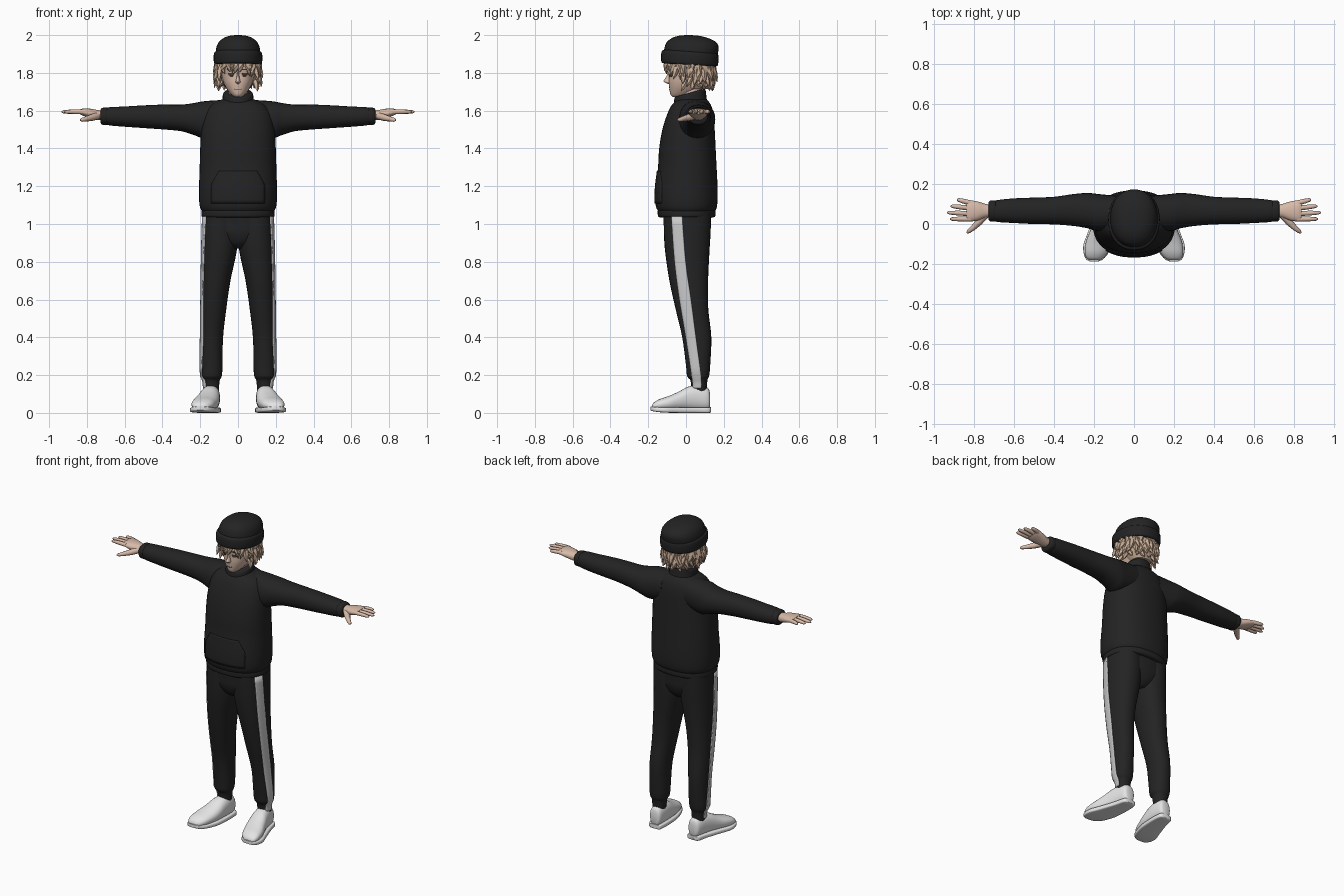
import bpy, bmesh, math, random
from mathutils import Vector

random.seed(4)


def material(name, rgb):
    m = bpy.data.materials.new(name)
    m.diffuse_color = (*rgb, 1)
    return m


BLACK = material("black cloth", (0.017, 0.017, 0.018))
WHITE = material("white shoe", (0.78, 0.78, 0.78))
GREY = material("light grey stripe", (0.58, 0.58, 0.59))
SKIN = material("skin", (0.68, 0.49, 0.39))
HAIR = material("sandy hair", (0.57, 0.41, 0.30))
DARK = material("dark brown", (0.07, 0.045, 0.035))


def finish(name, bm, mat):
    bmesh.ops.recalc_face_normals(bm, faces=bm.faces)
    me = bpy.data.meshes.new(name)
    bm.to_mesh(me)
    bm.free()
    me.materials.append(mat)
    for f in me.polygons:
        f.use_smooth = True
    me.set_sharp_from_angle(angle=math.radians(50))
    ob = bpy.data.objects.new(name, me)
    bpy.context.collection.objects.link(ob)
    return ob


def bridge(bm, rings):
    """Skin a list of point rings and close both ends."""
    vs = [[bm.verts.new(p) for p in r] for r in rings]
    n = len(vs[0])
    for a, b in zip(vs, vs[1:]):
        for i in range(n):
            bm.faces.new((a[i], a[(i + 1) % n], b[(i + 1) % n], b[i]))
    bm.faces.new(vs[0])
    bm.faces.new(vs[-1])


def smooth(rows, k=4):
    """Catmull-Rom interpolation of all columns."""
    out = []
    for i in range(len(rows) - 1):
        quad = (rows[max(i - 1, 0)], rows[i], rows[i + 1], rows[min(i + 2, len(rows) - 1)])
        for j in range(k):
            t = j / k
            out.append(tuple(0.5 * (2 * b + (c - a) * t + (2 * a - 5 * b + 4 * c - d) * t * t
                                    + (3 * b - a - 3 * c + d) * t ** 3)
                             for a, b, c, d in zip(*quad)))
    return out + [rows[-1]]


def loft(name, rows, mat, axis="z", p=2.2, n=28, s=1, tilt=0, k=4):
    """Rows are (position along axis, u min, u max, v min, v max)."""
    rings = []
    for t, u0, u1, v0, v1 in smooth(rows, k):
        ring = []
        for i in range(n):
            c, d = math.cos(math.tau * i / n), math.sin(math.tau * i / n)
            u = (u0 + u1) / 2 + (u1 - u0) / 2 * math.copysign(abs(c) ** (2 / p), c)
            dv = (v1 - v0) / 2 * math.copysign(abs(d) ** (2 / p), d)
            v = (v0 + v1) / 2 + dv
            x, y, z = {"z": (u, v, t + tilt * dv), "x": (t, u, v), "y": (u, t, v)}[axis]
            ring.append((x * s, y, z))
        rings.append(ring)
    bm = bmesh.new()
    bridge(bm, rings)
    return finish(name, bm, mat)


def patch(name, rows, body, mat, side, s=1, p=2.2, n=8, thick=0.009):
    """Thin plate on a z loft; rows are (z, from, to) across its outer or front side."""
    ref = sorted(smooth(body))
    bm = bmesh.new()
    grid = []
    for z, c0, c1 in smooth(rows):
        i = max(1, next((j for j, r in enumerate(ref) if r[0] >= z), len(ref) - 1))
        lo, hi = ref[i - 1], ref[i]
        f = (z - lo[0]) / (hi[0] - lo[0])
        _, u0, u1, v0, v1 = (a + (b - a) * f for a, b in zip(lo, hi))
        a, ra, b, rb = (u0 + u1) / 2, (u1 - u0) / 2, (v0 + v1) / 2, (v1 - v0) / 2
        line = []
        for j in range(n + 1):
            c = c0 + (c1 - c0) * j / n
            if side == "outer":
                q = (a + ra * max(0, 1 - abs((c - b) / rb) ** p) ** (1 / p), c, z)
            else:
                q = (c, b - rb * max(0, 1 - abs((c - a) / ra) ** p) ** (1 / p), z)
            line.append(bm.verts.new((q[0] * s, q[1], q[2])))
        grid.append(line)
    for r, q in zip(grid, grid[1:]):
        for j in range(n):
            bm.faces.new((r[j], r[j + 1], q[j + 1], q[j]))
    ob = finish(name, bm, mat)
    mod = ob.modifiers.new("thickness", "SOLIDIFY")
    mod.thickness, mod.offset = thick, 0


def tube(bm, pts, radii, n=8, flat=1.0):
    """Tapered tube through points."""
    pts = [Vector(q) for q in pts]
    rings = []
    for i, q in enumerate(pts):
        d = (pts[min(i + 1, len(pts) - 1)] - pts[max(i - 1, 0)]).normalized()
        e = d.cross(Vector((0, 0, 1))).normalized()
        g = e.cross(d)
        rings.append([q + radii[i] * (e * math.cos(math.tau * j / n) + flat * g * math.sin(math.tau * j / n))
                      for j in range(n)])
    bridge(bm, rings)


# Sweater body, hem, collar and front pocket
torso = [(1.06, -.185, .185, -.14, .148), (1.085, -.2, .2, -.157, .162), (1.13, -.206, .206, -.163, .167),
         (1.2, -.206, .206, -.16, .167), (1.3, -.203, .203, -.148, .162), (1.4, -.2, .2, -.142, .157),
         (1.5, -.195, .195, -.125, .152), (1.58, -.18, .18, -.1, .146), (1.63, -.145, .145, -.075, .132),
         (1.66, -.085, .085, -.045, .11)]
loft("sweater_body", torso, BLACK, p=2.3, n=40)
loft("sweater_hem", [(1.035, -.182, .182, -.138, .145), (1.042, -.193, .193, -.148, .155),
                     (1.068, -.193, .193, -.15, .156), (1.078, -.185, .185, -.143, .15)], BLACK, p=2.3, n=40)
loft("collar", [(1.62, -.088, .088, -.07, .112), (1.65, -.083, .083, -.066, .108),
                (1.685, -.08, .08, -.062, .104), (1.695, -.074, .074, -.056, .098)], BLACK, tilt=.28)
patch("front_pocket", [(1.11, -.14, .14), (1.2, -.14, .14), (1.235, -.125, .125), (1.28, -.1, .1)],
      torso, BLACK, "front", p=2.3, n=20)

# Trousers
loft("trouser_seat", [(.87, -.05, .05, -.06, .08), (.9, -.1, .1, -.095, .11), (.95, -.17, .17, -.114, .128),
                      (1.0, -.183, .183, -.117, .132), (1.06, -.182, .182, -.12, .135)], BLACK, p=2.3)
leg = [(1.06, .002, .187, -.118, .133), (.95, 0, .19, -.117, .13), (.85, .008, .192, -.11, .124),
       (.7, .04, .194, -.088, .117), (.55, .062, .196, -.055, .118), (.4, .079, .198, -.02, .134),
       (.25, .082, .199, 0, .128), (.195, .086, .197, .006, .122), (.17, .097, .185, .024, .113),
       (.11, .102, .18, .03, .11)]
stripe = [(1.04, -.075, -.02), (.8, -.058, -.002), (.6, -.032, .026), (.4, .002, .052),
          (.2, .032, .078), (.13, .038, .08)]
sleeve = [(.08, -.03, .14, 1.475, 1.657), (.18, -.035, .15, 1.455, 1.65), (.23, -.022, .155, 1.47, 1.641),
          (.3, -.01, .15, 1.491, 1.632), (.4, -.002, .136, 1.501, 1.632), (.5, 0, .132, 1.508, 1.628),
          (.6, .005, .128, 1.515, 1.622), (.68, .01, .12, 1.522, 1.618), (.71, .018, .112, 1.532, 1.608)]
for s, side in ((1, "left"), (-1, "right")):
    loft(side + "_trouser_leg", leg, BLACK, s=s)
    patch(side + "_leg_stripe", stripe, leg, GREY, "outer", s=s)
    loft(side + "_sleeve", sleeve, BLACK, "x", s=s)
    loft(side + "_cuff", [(.69, .02, .11, 1.535, 1.605), (.695, .012, .118, 1.525, 1.616),
                          (.72, .014, .116, 1.526, 1.614), (.728, .024, .106, 1.538, 1.604)], BLACK, "x", s=s)

    # Shoe upper and sole, toes turned outward
    loft(side + "_shoe", [(.128, .115, .16, .03, .1), (.115, .1, .176, .015, .132), (.06, .095, .19, .012, .146),
                          (.01, .096, .204, .012, .138), (-.04, .1, .222, .012, .112),
                          (-.09, .112, .24, .012, .09), (-.14, .13, .246, .014, .073),
                          (-.17, .155, .237, .016, .055), (-.18, .175, .22, .02, .04)], WHITE, "y", p=2.3, s=s)
    loft(side + "_sole", [(.133, .112, .163, .004, .03), (.12, .095, .181, 0, .03), (.06, .09, .196, 0, .03),
                          (-.04, .095, .23, 0, .03), (-.1, .11, .252, .001, .03), (-.145, .128, .252, .004, .031),
                          (-.175, .153, .24, .009, .033), (-.187, .178, .222, .014, .034)], WHITE, "y", p=5, s=s)

    # Hand: palm, four fingers and thumb
    loft(side + "_palm", [(.7, .035, .095, 1.55, 1.6), (.74, .032, .1, 1.55, 1.603), (.78, .018, .112, 1.56, 1.61),
                          (.82, .013, .118, 1.573, 1.611), (.838, .02, .112, 1.582, 1.606)], SKIN, "x", s=s)
    bm = bmesh.new()
    for y0, y1, tip in ((.105, .122, .885), (.079, .09, .918), (.052, .057, .935), (.025, .025, .92)):
        pts = [(s * (.815 + (tip - .815) * f), y0 + (y1 - y0) * f, 1.593 + .006 * f - .006 * f * f)
               for f in (0, .3, .6, .9, 1)]
        tube(bm, pts, (.0125, .0125, .0115, .009, .003))
    tube(bm, [(s * .745, .045, 1.572), (s * .775, .01, 1.563), (s * .805, -.02, 1.556),
              (s * .828, -.038, 1.551), (s * .836, -.045, 1.55)], (.02, .018, .0135, .01, .003))
    finish(side + "_fingers", bm, SKIN)

# Head, neck and nose
head = [(1.672, -.018, .018, -.07, -.02), (1.685, -.036, .036, -.082, .03), (1.715, -.06, .06, -.088, .075),
        (1.75, -.077, .077, -.092, .105), (1.79, -.087, .087, -.092, .125), (1.83, -.092, .092, -.097, .132),
        (1.88, -.09, .09, -.094, .13)]
loft("head", head, SKIN)
loft("neck", [(1.6, -.052, .052, -.025, .085), (1.73, -.05, .05, -.025, .085)], SKIN)
loft("nose", [(1.742, -.006, .006, -.098, -.07), (1.75, -.013, .013, -.113, -.07), (1.758, -.012, .012, -.119, -.07),
              (1.775, -.008, .008, -.108, -.07), (1.8, -.006, .006, -.096, -.07)], SKIN, n=12)
patch("mouth", [(1.711, -.014, .014), (1.7145, -.019, .019)], head, DARK, "front", thick=.002)
for s, side in ((1, "left"), (-1, "right")):
    patch(side + "_eye", [(1.782, .028, .042), (1.79, .023, .048), (1.799, .022, .052)],
          head, DARK, "front", s, thick=.003)
    patch(side + "_eyebrow", [(1.815, .018, .054), (1.821, .02, .058)], head, DARK, "front", s, thick=.003)

# Hair: a shell behind the face and layered pointed locks
loft("hair_shell", [(1.715, -.06, .06, 0, .115), (1.75, -.085, .085, -.03, .135),
                    (1.8, -.105, .105, -.045, .147), (1.87, -.108, .108, -.045, .148)], HAIR)
bm = bmesh.new()
for z0, size, count, drop in ((1.865, 1.0, 30, .075), (1.83, 1.03, 26, .075),
                              (1.795, .98, 24, .07), (1.76, .86, 18, .05)):
    for i in range(count):
        a = math.tau * (i + random.uniform(-.3, .3)) / count
        front = abs(math.remainder(a, math.tau))
        if z0 < 1.86 and front < (.85 if z0 > 1.8 else 1.15):
            continue
        flare = random.uniform(.006, .028) if front > .7 else .008
        twist = random.uniform(-.2, .2)
        fall = drop * random.uniform(.75, 1.2)
        pts = []
        for f in (0, .35, .7, 1):
            r = size + (flare * f * f + .008 * math.sin(math.pi * f)) / .11
            b = a + twist * f * f
            pts.append((.104 * r * math.sin(b), .02 - .116 * r * math.cos(b), z0 - fall * f))
        tube(bm, pts, (.014, .016, .011, .001), n=5)
finish("hair_locks", bm, HAIR)

# Knitted cap: crown and folded brim
loft("cap_crown", [(1.87, -.115, .115, -.11, .16), (1.91, -.118, .118, -.116, .17), (1.94, -.113, .113, -.112, .172),
                   (1.965, -.1, .1, -.1, .156), (1.985, -.075, .075, -.073, .115), (1.996, -.045, .045, -.04, .07),
                   (2.0, -.012, .012, 0, .025)], BLACK, n=36)
loft("cap_brim", [(1.842, -.115, .115, -.118, .155), (1.849, -.126, .126, -.13, .168),
                  (1.88, -.129, .129, -.132, .172), (1.906, -.126, .126, -.128, .17),
                  (1.914, -.116, .116, -.115, .158)], BLACK, n=36, tilt=-.06)
